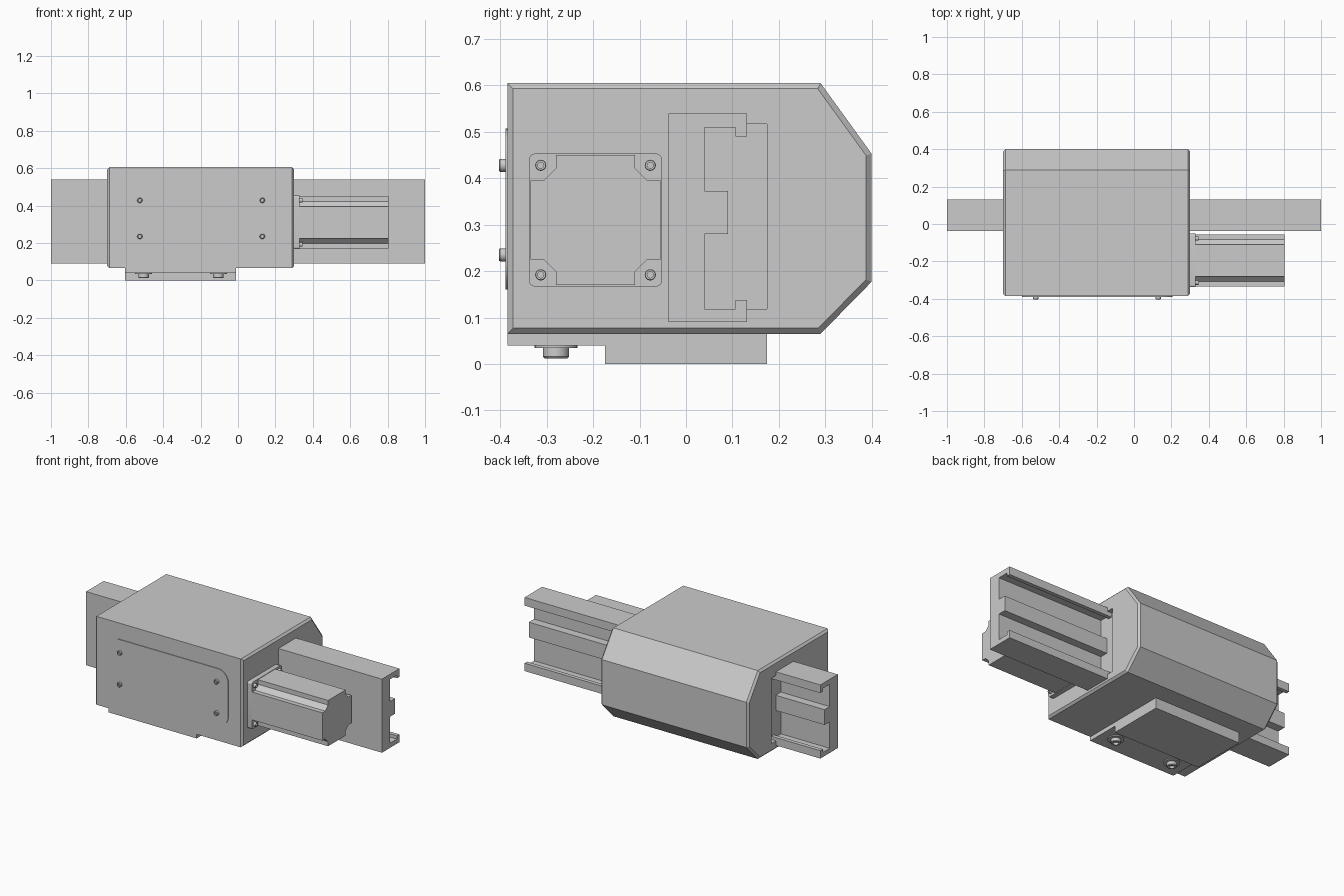
import bpy, bmesh, math
from mathutils import Matrix, Vector

if "Cube" in bpy.data.objects:
    bpy.data.objects.remove(bpy.data.objects["Cube"])

# Maps (u, v, w) with w along the extrusion axis to world coordinates
MAPS = {'x': lambda u, v, w: (w, u, v),
        'y': lambda u, v, w: (u, w, v),
        'z': lambda u, v, w: (u, v, w)}


def finish(name, bm):
    bmesh.ops.recalc_face_normals(bm, faces=bm.faces)
    me = bpy.data.meshes.new(name)
    bm.to_mesh(me)
    bm.free()
    ob = bpy.data.objects.new(name, me)
    bpy.context.collection.objects.link(ob)
    return ob


def prism(name, pts, axis, a, b, end_bevel=0):
    bm = bmesh.new()
    rings = [[bm.verts.new(MAPS[axis](u, v, w)) for u, v in pts] for w in (a, b)]
    caps = [bm.faces.new(r) for r in rings]
    n = len(pts)
    for i in range(n):
        j = (i + 1) % n
        bm.faces.new((rings[0][i], rings[0][j], rings[1][j], rings[1][i]))
    if end_bevel:
        edges = [e for f in caps for e in f.edges]
        bmesh.ops.bevel(bm, geom=edges, offset=end_bevel, segments=1,
                        affect='EDGES', profile=0.5)
    return finish(name, bm)


def rect(u0, u1, v0, v1):
    return [(u0, v0), (u1, v0), (u1, v1), (u0, v1)]


def rounded(u0, u1, v0, v1, r, n=6):
    pts = []
    for k, (cu, cv) in enumerate(((u1 - r, v1 - r), (u0 + r, v1 - r),
                                  (u0 + r, v0 + r), (u1 - r, v0 + r))):
        for i in range(n + 1):
            t = math.pi / 2 * (k + i / n)
            pts.append((cu + r * math.cos(t), cv + r * math.sin(t)))
    return pts


def socket_bolt(name, pos, direction, r, h, hole=0.55):
    """Turned bolt head with a hexagonal-feel recess, built ring by ring."""
    rot = Vector((0, 0, 1)).rotation_difference(Vector(direction)).to_matrix().to_4x4()
    bm = bmesh.new()
    n = 24
    section = [(r, 0), (r, h * .85), (r * .88, h), (r * hole, h), (r * hole, h * .4)]
    rings = [[bm.verts.new((q * math.cos(2 * math.pi * i / n),
                            q * math.sin(2 * math.pi * i / n), z)) for i in range(n)]
             for q, z in section]
    for a, b in zip(rings, rings[1:]):
        for i in range(n):
            j = (i + 1) % n
            bm.faces.new((a[i], a[j], b[j], b[i]))
    bm.faces.new(rings[0])
    bm.faces.new(rings[-1])
    bm.transform(Matrix.Translation(pos) @ rot)
    ob = finish(name, bm)
    smooth(ob)
    return ob


def smooth(ob):
    bpy.ops.object.select_all(action='DESELECT')
    ob.select_set(True)
    bpy.context.view_layer.objects.active = ob
    bpy.ops.object.shade_smooth_by_angle(angle=math.radians(30))


# Main housing with chamfered back edges
housing = prism('housing', [(-.385, .065), (.29, .065), (.40, .177), (.40, .453),
                            (.29, .605), (-.385, .605)], 'x', -.70, .30, .012)

# Shallow pockets around the rail at both housing ends
for a, b in ((-.75, -.67), (.27, .35)):
    cutter = prism('pocket_cutter', rect(.0, .175, .118, .517), 'x', a, b)
    cutter.hide_render = True
    mod = housing.modifiers.new('pocket', 'BOOLEAN')
    mod.operation, mod.solver, mod.object = 'DIFFERENCE', 'EXACT', cutter
    bpy.context.view_layer.objects.active = housing
    bpy.ops.object.modifier_apply(modifier=mod.name)
    bpy.data.objects.remove(cutter)

# Long slotted guide rail
prism('guide_rail', [(-.038, .09), (.131, .09), (.131, .138), (.107, .138),
                     (.107, .118), (.04, .118), (.04, .28), (.09, .28),
                     (.09, .373), (.04, .373), (.04, .509), (.107, .509),
                     (.107, .49), (.131, .49), (.131, .54), (-.038, .54)],
      'x', -1, 1)

# Motor: square flange and body with notched corners
CY, CZ = -.195, .31
smooth(prism('motor_flange', rounded(CY - .143, CY + .143, CZ - .143, CZ + .143, .012),
             'x', .295, .33))
corner = [(.14, .085), (.112, .085), (.085, .112), (.085, .14)]
section = []
for k in range(4):
    c, s = round(math.cos(k * math.pi / 2)), round(math.sin(k * math.pi / 2))
    section += [(CY + c * u - s * v, CZ + s * u + c * v) for u, v in corner]
prism('motor_body', section, 'x', .33, .805)
for sy in (-1, 1):
    for sz in (-1, 1):
        socket_bolt('motor_screw', (.33, CY + sy * .118, CZ + sz * .118),
                    (1, 0, 0), .012, .016)

# Front cover plate and its four screws
smooth(prism('cover_plate', rounded(-.6, .205, .16, .507, .07, 8), 'y', -.389, -.38))
for x in (-.525, .13):
    for z in (.235, .428):
        socket_bolt('cover_screw', (x, -.389, z), (0, -1, 0), .014, .014)

# Mounting plate, foot, washers and bolts underneath
prism('mounting_plate', rect(-.605, -.01, -.385, .175), 'z', .04, .07)
prism('mounting_foot', rect(-.605, -.01, -.175, .175), 'z', 0, .045)
for x in (-.505, -.105):
    smooth(prism('washer', [(x + .046 * math.cos(i * math.pi / 16),
                             -.28 + .046 * math.sin(i * math.pi / 16))
                            for i in range(32)], 'z', .034, .042))
    socket_bolt('mounting_bolt', (x, -.28, .036), (0, 0, -1), .028, .024)
